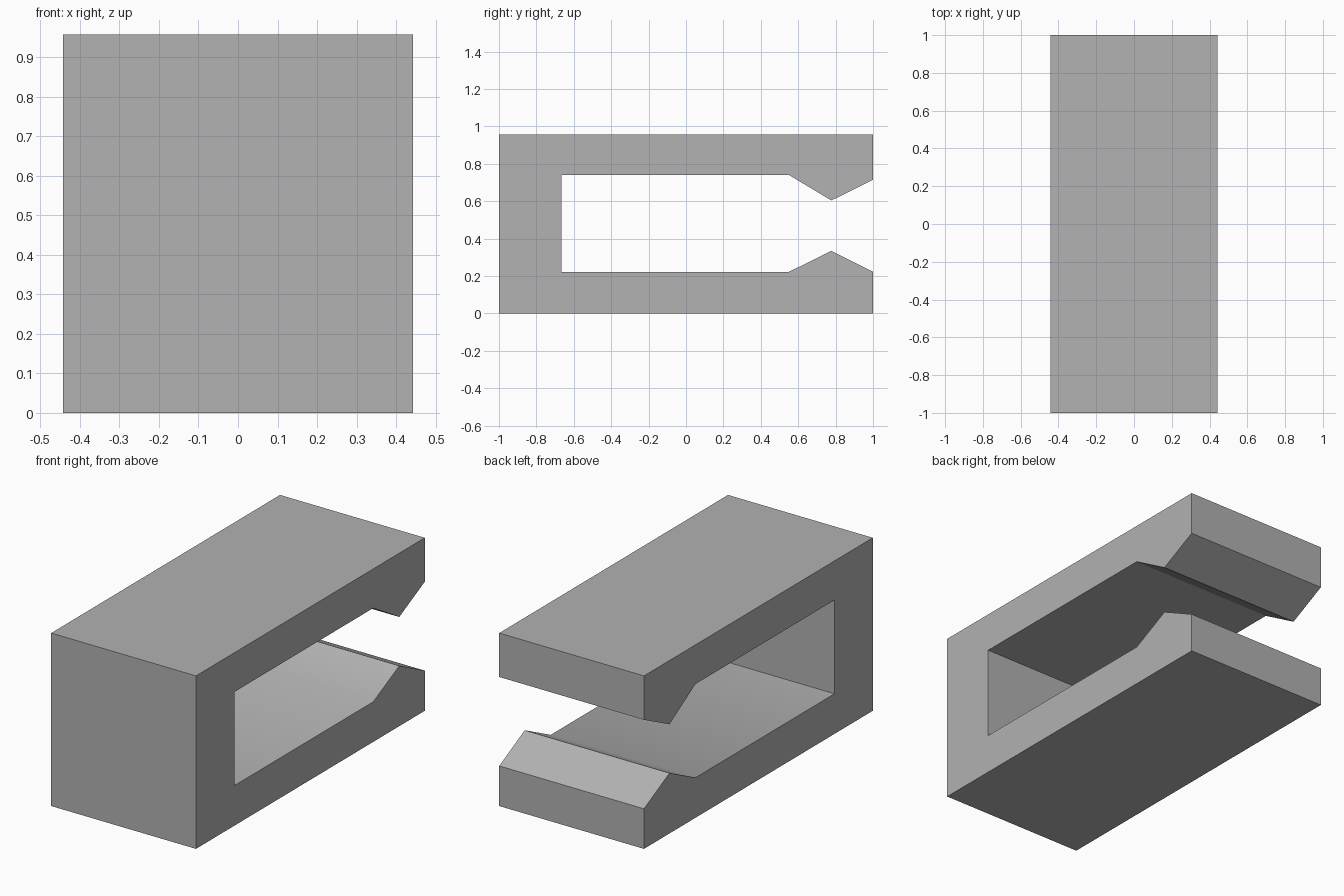
import bpy
import bmesh
import math

cube = bpy.data.objects.get("Cube")
if cube:
    bpy.data.objects.remove(cube, do_unlink=True)

HALF_WIDTH = 0.443

# Side profile (y, z): closed front, two long jaws with pointed catches at the back
profile = [
    (-1, 0), (1, 0),
    (1, 0.222), (0.777, 0.334), (0.55, 0.222), (-0.665, 0.222),
    (-0.665, 0.74), (0.55, 0.74), (0.777, 0.604), (1, 0.714),
    (1, 0.957), (-1, 0.957),
]

# Plain grey material
grey = bpy.data.materials.new("plain_grey")
grey.use_nodes = True
colour = (0.445, 0.445, 0.445, 1)
grey.diffuse_color = colour
grey.node_tree.nodes["Principled BSDF"].inputs["Base Color"].default_value = colour

# Clip body: the profile extruded across the width
bm = bmesh.new()
side = bm.faces.new([bm.verts.new((-HALF_WIDTH, y, z)) for y, z in profile])
extruded = bmesh.ops.extrude_face_region(bm, geom=[side], use_keep_orig=True)["geom"]
moved = [v for v in extruded if isinstance(v, bmesh.types.BMVert)]
bmesh.ops.translate(bm, verts=moved, vec=(2 * HALF_WIDTH, 0, 0))
bmesh.ops.recalc_face_normals(bm, faces=bm.faces)

mesh = bpy.data.meshes.new("clip_body")
bm.to_mesh(mesh)
bm.free()
mesh.materials.append(grey)
body = bpy.data.objects.new("clip_body", mesh)
bpy.context.collection.objects.link(body)

# Shallow bends shade smoothly, all other edges stay sharp
bpy.ops.object.select_all(action="DESELECT")
body.select_set(True)
bpy.context.view_layer.objects.active = body
bpy.ops.object.shade_smooth_by_angle(angle=math.radians(30))
